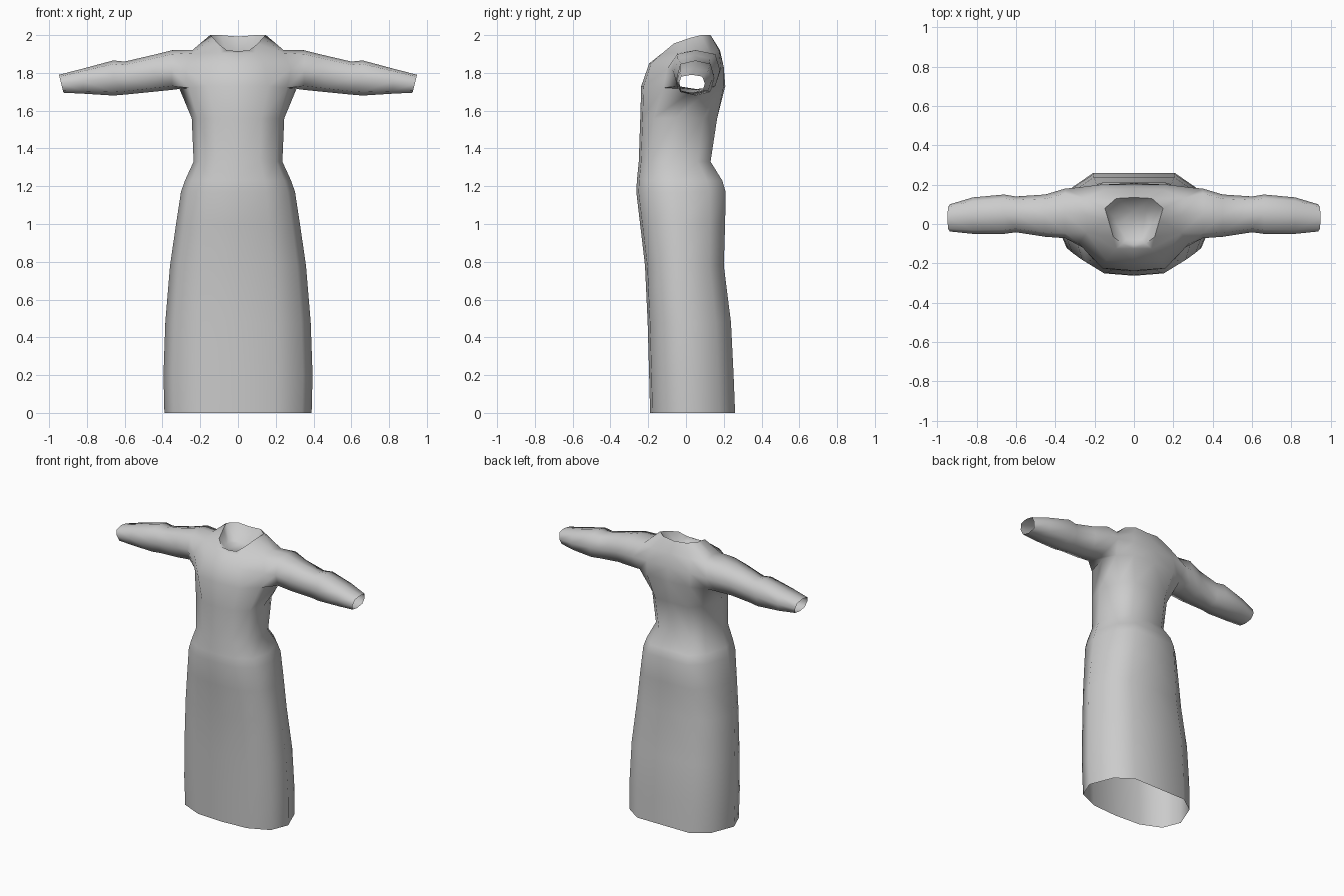
import bpy, bmesh, math

cube = bpy.data.objects.get("Cube")
if cube:
    bpy.data.objects.remove(cube)

cloth = bpy.data.materials.new("grey_cloth")
cloth.use_nodes = True
grey = (0.6, 0.6, 0.6, 1)
cloth.diffuse_color = grey
cloth.node_tree.nodes["Principled BSDF"].inputs["Base Color"].default_value = grey


def half_ring(z, w, yf, yb):
    """Half cross-section of the gown, centre front round to centre back."""
    d = yb - yf
    return [(0, yf, z), (0.5 * w, yf + 0.012, z), (0.87 * w, yf + 0.17 * d, z),
            (w, yf + 0.45 * d, z), (0.83 * w, yb - 0.18 * d, z),
            (0.53 * w, yb, z), (0, yb, z)]


def sleeve_ring(x, y0, y1, z0, z1, slant=0.0):
    """Eight-sided sleeve section: bottom, front, top, back."""
    cy, cz, ry, rz = (y0 + y1) / 2, (z0 + z1) / 2, (y1 - y0) / 2, (z1 - z0) / 2
    k = 0.8
    unit = [(0, -1), (-k, -k), (-1, 0), (-k, k), (0, 1), (k, k), (1, 0), (k, -k)]
    return [(x + slant * b, cy + a * ry, cz + b * rz) for a, b in unit]


# Skirt and waist: height, half width, front y, back y
rows = [half_ring(*p) for p in [
    (0, 0.39, -0.19, 0.26), (0.2, 0.395, -0.195, 0.252), (0.48, 0.385, -0.203, 0.238),
    (0.78, 0.36, -0.217, 0.2), (1.0, 0.328, -0.243, 0.207), (1.17, 0.302, -0.263, 0.21),
    (1.23, 0.281, -0.26, 0.192), (1.33, 0.235, -0.25, 0.13), (1.56, 0.245, -0.242, 0.165)]]
ARMPIT = len(rows)

# Armpit, chest, shoulder and neck rows
rows += [
    [(0, -.237, 1.73), (.16, -.225, 1.73), (.26, -.12, 1.72), (.31, .05, 1.715),
     (.27, .14, 1.72), (.17, .2, 1.73), (0, .208, 1.73)],
    [(0, -.195, 1.85), (.14, -.185, 1.85), (.28, -.10, 1.82), (.30, .05, 1.82),
     (.29, .185, 1.82), (.17, .2, 1.83), (0, .2, 1.83)],
    [(0, -.125, 1.905), (.09, -.125, 1.905), (.24, -.045, 1.905), (.24, .045, 1.922),
     (.25, .13, 1.905), (.15, .175, 1.92), (0, .18, 1.92)],
    [(0, -.105, 1.915), (.06, -.1, 1.92), (.105, -.065, 1.955), (.13, .02, 1.985),
     (.148, .08, 2.0), (.09, .13, 2.0), (0, .135, 1.992)]]
# Sunken neck lining
rows.append([(x * 0.65, -0.03 + (y + 0.02) * 0.6, 1.90) for x, y, z in rows[-1]])

bm = bmesh.new()
v = [[bm.verts.new(p) for p in row] for row in rows]
for r in range(len(v) - 1):
    for c in range(6):
        if r in (ARMPIT, ARMPIT + 1) and c in (2, 3):
            continue  # arm hole
        bm.faces.new((v[r][c], v[r][c + 1], v[r + 1][c + 1], v[r + 1][c]))
bm.faces.new(v[-1])

# Sleeve, starting from the arm hole and open at the cuff
a, b, s = v[ARMPIT:ARMPIT + 3]
bm.verts.remove(b[3])
loop = [a[3], a[2], b[2], s[2], s[3], s[4], b[4], a[4]]
for p in [(0.35, -0.072, 0.18, 1.71, 1.92), (0.45, -0.065, 0.15, 1.70, 1.895),
          (0.60, -0.042, 0.14, 1.685, 1.86), (0.66, -0.05, 0.15, 1.68, 1.866),
          (0.82, -0.05, 0.135, 1.69, 1.823), (0.936, -0.038, 0.10, 1.695, 1.79, 0.012)]:
    ring = [bm.verts.new(q) for q in sleeve_ring(*p)]
    for i in range(8):
        j = (i + 1) % 8
        bm.faces.new((loop[i], ring[i], ring[j], loop[j]))
    loop = ring

mesh = bpy.data.meshes.new("gown")
bm.to_mesh(mesh)
bm.free()
mesh.materials.append(cloth)
gown = bpy.data.objects.new("gown", mesh)
bpy.context.collection.objects.link(gown)

# Mirror the half gown, then smooth it
mirror = gown.modifiers.new("mirror", "MIRROR")
mirror.use_clip = True
mirror.merge_threshold = 0.0005
bpy.ops.object.select_all(action="DESELECT")
gown.select_set(True)
bpy.context.view_layer.objects.active = gown
bpy.ops.object.modifier_apply(modifier="mirror")
bpy.ops.object.shade_smooth_by_angle(angle=math.radians(70))
